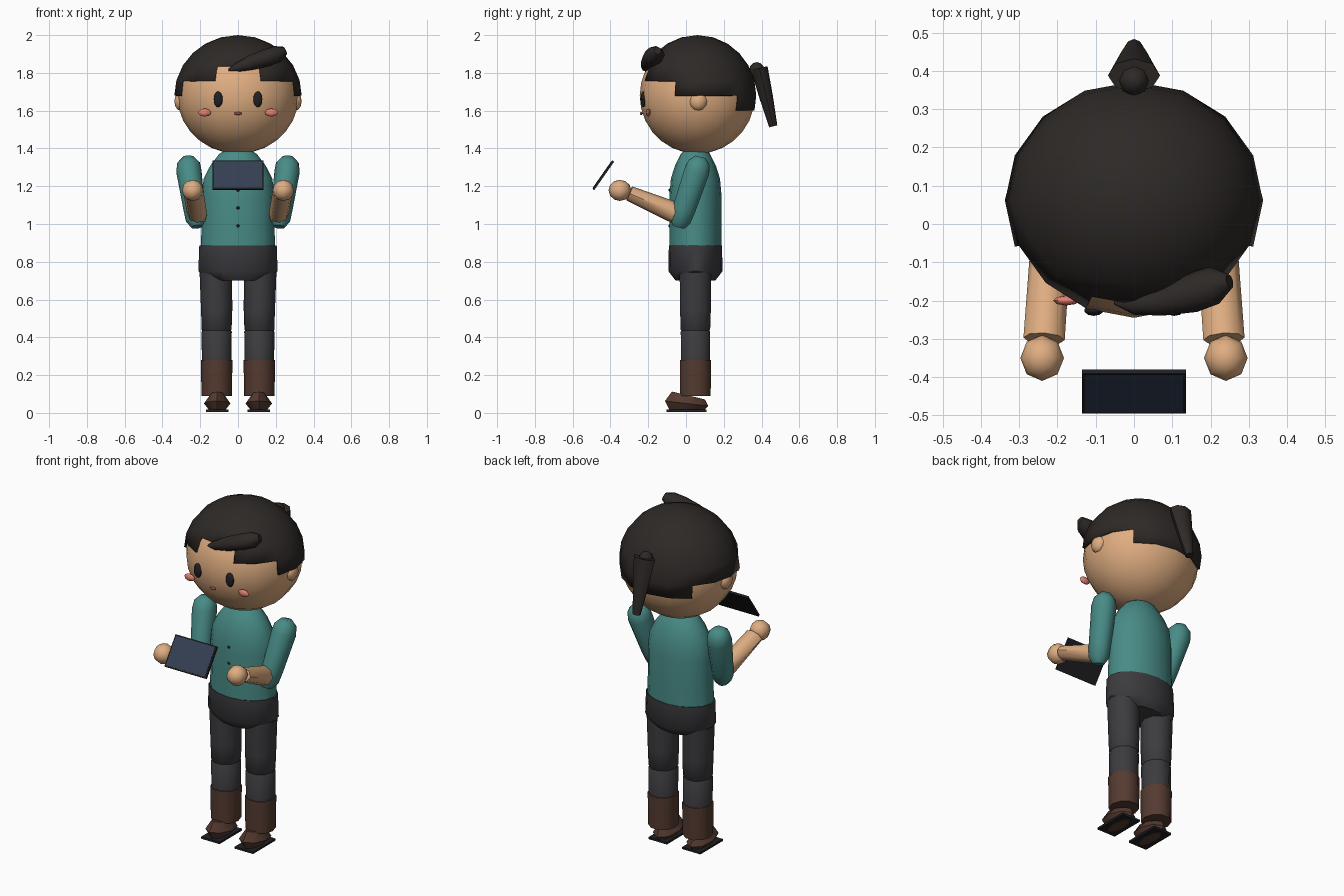
import bpy, bmesh, math
from mathutils import Vector

if "Cube" in bpy.data.objects:
    bpy.data.objects.remove(bpy.data.objects["Cube"])


def mat(name, c):
    m = bpy.data.materials.new(name)
    m.diffuse_color = (*c, 1)
    m.use_nodes = True
    m.node_tree.nodes["Principled BSDF"].inputs["Base Color"].default_value = m.diffuse_color
    return m


SKIN = mat("skin", (.74, .42, .22))
HAIR = mat("hair", (.027, .022, .02))
TEAL = mat("teal", (.065, .26, .24))
DARK = mat("dark_cloth", (.045, .045, .05))
BOOT = mat("boot_leather", (.09, .043, .03))
BLACK = mat("black", (.015, .015, .018))
SCREEN = mat("screen", (.035, .05, .085))
PINK = mat("blush", (.75, .22, .17))
LIP = mat("lip", (.3, .09, .07))


def finish(name, bm, m):
    bmesh.ops.recalc_face_normals(bm, faces=bm.faces)
    me = bpy.data.meshes.new(name)
    bm.to_mesh(me)
    bm.free()
    o = bpy.data.objects.new(name, me)
    bpy.context.collection.objects.link(o)
    me.materials.append(m)
    return o


def ball(name, loc, size, m, seg=16, rings=10):
    bm = bmesh.new()
    bmesh.ops.create_uvsphere(bm, u_segments=seg, v_segments=rings, radius=1)
    bmesh.ops.scale(bm, vec=size, verts=bm.verts)
    bmesh.ops.translate(bm, vec=loc, verts=bm.verts)
    return finish(name, bm, m)


def loft(name, rings, m, sides=10):
    """Closed skin over elliptical rings (centre, radius along x, other radius)."""
    bm = bmesh.new()
    pts = [Vector(r[0]) for r in rings]
    loops = []
    for i, (c, ru, rv) in enumerate(rings):
        t = (pts[min(i + 1, len(pts) - 1)] - pts[max(i - 1, 0)]).normalized()
        ref = Vector((1, 0, 0)) if abs(t.x) < .8 else Vector((0, 1, 0))
        u = (ref - t * ref.dot(t)).normalized()
        v = t.cross(u)
        loops.append([bm.verts.new(pts[i] + u * ru * math.cos(a) + v * rv * math.sin(a))
                      for a in (2 * math.pi * k / sides for k in range(sides))])
    for a, b in zip(loops, loops[1:]):
        for k in range(sides):
            j = (k + 1) % sides
            bm.faces.new((a[k], a[j], b[j], b[k]))
    bm.faces.new(loops[0])
    bm.faces.new(loops[-1])
    return finish(name, bm, m)


def box(name, loc, size, m, rx=0):
    bm = bmesh.new()
    bmesh.ops.create_cube(bm, size=1)
    bmesh.ops.scale(bm, vec=size, verts=bm.verts)
    o = finish(name, bm, m)
    o.location = loc
    o.rotation_euler.x = rx
    return o


# head
HC = Vector((0, .06, 1.68))
ball("head", HC, (.322, .305, .308), SKIN, 16, 14)

# hair cap: each of 16 columns stops at its own stepped hairline
bm = bmesh.new()
levels = [1.60, 1.68, 1.76, 1.84, 1.905, 1.955, 1.988, 2.0]
cuts = [3, 2, 2, 1, 1, 1, 0, 0]          # from the front centre round to the back
R = Vector((.337, .312, .32))


def cap_point(k, z):
    a = -math.pi / 2 + k * math.pi / 8
    r = math.sqrt(max(0, 1 - ((z - HC.z) / R.z) ** 2))
    return HC + Vector((R.x * r * math.cos(a), R.y * r * math.sin(a), z - HC.z))


for k in range(16):
    start = cuts[k if k < 8 else 15 - k]
    for z0, z1 in zip(levels[start:], levels[start + 1:]):
        bm.faces.new([bm.verts.new(p) for p in (cap_point(k, z0), cap_point(k + 1, z0),
                                               cap_point(k + 1, z1), cap_point(k, z1))])
bmesh.ops.remove_doubles(bm, verts=bm.verts, dist=.0005)
cap = finish("hair_cap", bm, HAIR)
sol = cap.modifiers.new("thickness", 'SOLIDIFY')
sol.thickness = .022
sol.offset = -1

# fringe tuft and ponytail
loft("fringe_tuft", [((-.05, -.205, 1.815), .006, .006), ((0, -.212, 1.83), .025, .025),
                     ((.07, -.205, 1.855), .035, .04), ((.15, -.18, 1.88), .052, .046),
                     ((.21, -.16, 1.9), .05, .045), ((.25, -.15, 1.918), .02, .022)], HAIR, 8)
ball("hair_bun", (0, .375, 1.815), (.04, .04, .042), HAIR, 8, 6)
loft("ponytail", [((0, .388, 1.825), .068, .045), ((0, .425, 1.67), .047, .036),
                  ((0, .462, 1.517), .022, .022)], HAIR, 8)

# face
ball("mouth", (0, -.236, 1.585), (.02, .008, .008), LIP, 8, 6)
for s, side in ((-1, "right"), (1, "left")):
    ball(side + "_ear", (s * .305, .065, 1.65), (.032, .048, .05), SKIN, 8, 6)
    ball(side + "_eye", (s * .105, -.226, 1.66), (.025, .014, .042), BLACK, 10, 8)
    ball(side + "_cheek", (s * .177, -.2, 1.59), (.034, .013, .021), PINK, 8, 6)

# torso, hips and buttons
loft("shirt", [((0, .05, z), rx, ry) for z, rx, ry in (
    (.86, .198, .138), (1.0, .192, .138), (1.15, .192, .138), (1.24, .182, .13),
    (1.31, .146, .108), (1.37, .1, .078), (1.39, .07, .06))], TEAL, 16)
loft("hips", [((0, .05, z), rx, ry) for z, rx, ry in (
    (.885, .205, .141), (.75, .21, .143), (.70, .15, .105))], DARK, 16)
for z in (.99, 1.085, 1.18):
    ball("button", (0, -.087, z), (.008, .006, .008), BLACK, 8, 6)

for s, side in ((-1, "right"), (1, "left")):
    # leg
    x = s * .113
    loft(side + "_thigh", [((s * .118, .05, .76), .086, .088), ((x, .05, .55), .083, .086),
                           ((x, .05, .44), .079, .082), ((x, .05, .41), .05, .05)], DARK)
    loft(side + "_shin", [((x, .05, .46), .06, .06), ((x, .05, .43), .08, .082),
                          ((x, .05, .25), .078, .08)], DARK)
    loft(side + "_boot", [((x, .05, .28), .084, .086), ((x, .05, .09), .08, .085)], BOOT)
    # shoe and sole
    y = .003
    loft(side + "_shoe", [((s * .11, y, .005), .035, .085), ((s * .11, y, .05), .07, .115),
                          ((s * .11, y + .01, .092), .04, .09)], BOOT, 8)
    box(side + "_sole", (s * .11, y, .012), (.12, .21, .012), BLACK)
    # arm
    loft(side + "_sleeve", [((s * .262, .078, 1.355), .03, .03), ((s * .262, .07, 1.325), .06, .06),
                            ((s * .26, .058, 1.28), .067, .07), ((s * .232, -.01, 1.08), .057, .064),
                            ((s * .222, -.03, 1.02), .054, .058), ((s * .218, -.04, .985), .03, .035)],
         TEAL)
    loft(side + "_forearm", [((s * .215, -.03, 1.045), .05, .053), ((s * .22, -.09, 1.073), .053, .055),
                             ((s * .235, -.30, 1.162), .054, .04)], SKIN, 8)
    ball(side + "_hand", (s * .24, -.35, 1.178), (.057, .06, .056), SKIN, 8, 6)

# tablet
tilt = math.atan2(.15, .105)
n = Vector((0, -math.sin(tilt), math.cos(tilt)))
c = Vector((0, -.438, 1.258))
box("tablet", c, (.272, .184, .012), BLACK, tilt)
box("tablet_screen", c + n * .006, (.256, .168, .004), SCREEN, tilt)

bpy.ops.object.select_all(action='DESELECT')
for o in bpy.data.objects:
    if not o.name.startswith("tablet") and "sole" not in o.name:
        o.select_set(True)
        bpy.context.view_layer.objects.active = o
bpy.ops.object.shade_smooth_by_angle(angle=math.radians(50))
